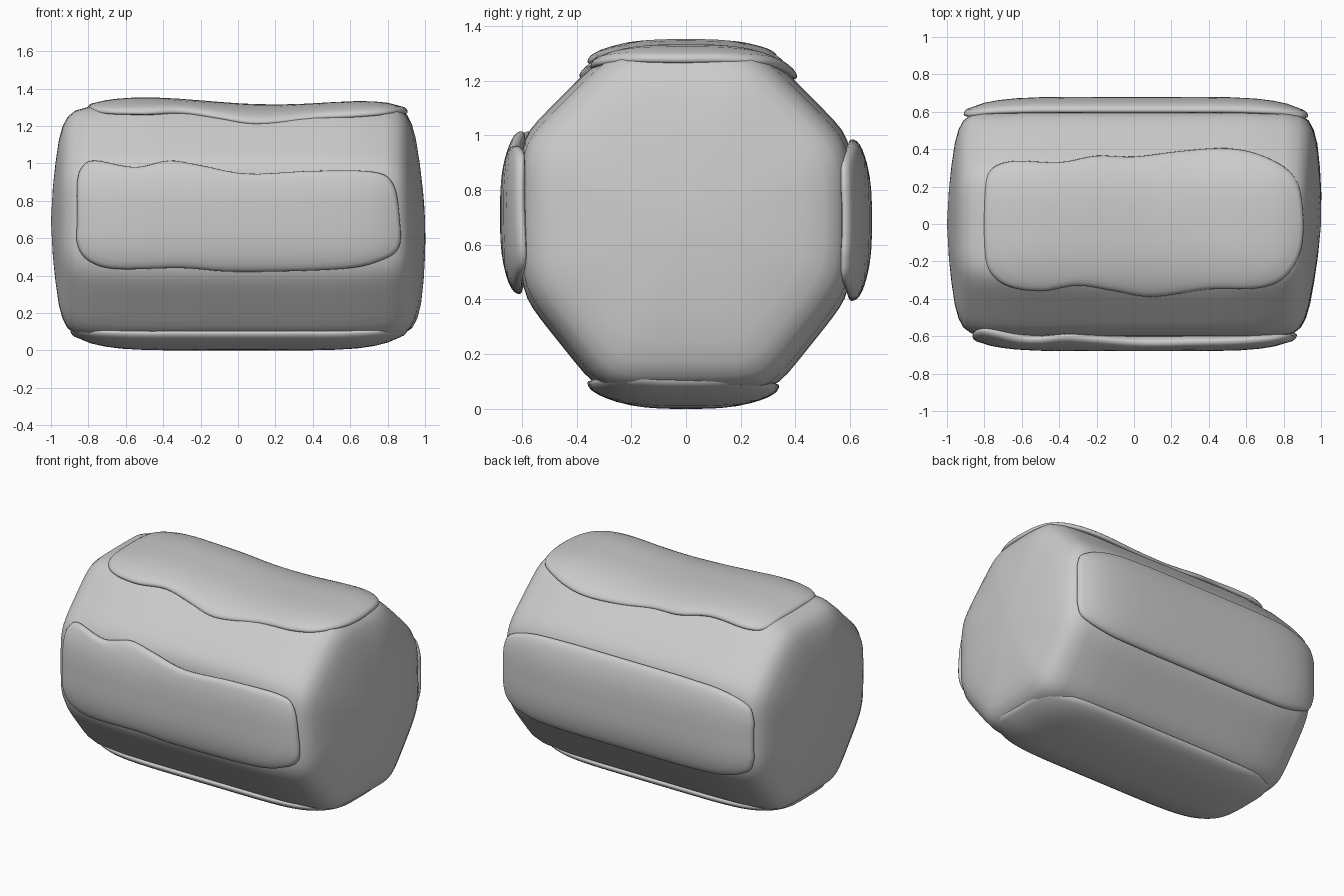
import bpy, bmesh, math

if "Cube" in bpy.data.objects:
    bpy.data.objects.remove(bpy.data.objects["Cube"])

CZ = 0.69  # height of the long axis


def finish(name, rings, start, end):
    """Skin closed rings of points, cap with two poles, shade smooth."""
    bm = bmesh.new()
    rows = [[bm.verts.new(p) for p in r] for r in rings]
    n = len(rows[0])
    for r0, r1 in zip(rows, rows[1:]):
        for i in range(n):
            j = (i + 1) % n
            bm.faces.new((r0[i], r0[j], r1[j], r1[i]))
    for row, pole in ((rows[0], start), (rows[-1], end)):
        p = bm.verts.new(pole)
        for i in range(n):
            bm.faces.new((row[i], row[(i + 1) % n], p))
    bmesh.ops.recalc_face_normals(bm, faces=bm.faces)
    me = bpy.data.meshes.new(name)
    bm.to_mesh(me)
    bm.free()
    me.polygons.foreach_set("use_smooth", [True] * len(me.polygons))
    ob = bpy.data.objects.new(name, me)
    bpy.context.collection.objects.link(ob)
    return ob


def spline(pts, steps=5):
    """Closed Catmull-Rom curve through the points."""
    out, n = [], len(pts)
    for i in range(n):
        p0, p1, p2, p3 = (pts[(i + k) % n] for k in (-1, 0, 1, 2))
        for s in range(steps):
            t = s / steps
            out.append(tuple(0.5 * (2 * b + (c - a) * t + (2 * a - 5 * b + 4 * c - d) * t * t
                                    + (3 * b - a - 3 * c + d) * t ** 3)
                             for a, b, c, d in zip(p0, p1, p2, p3)))
    return out


def rounded(ca, cb, ra, rb):
    """Rounded rectangle outline."""
    pts = []
    for i in range(28):
        t = math.tau * i / 28
        c, s = math.cos(t), math.sin(t)
        r = (abs(c) ** 5 + abs(s) ** 5) ** -0.2
        pts.append((ca + ra * c * r, cb + rb * s * r))
    return pts


# Core: soft octagonal block with domed ends
R = 0.642
FACES = [(0, 0.602), (math.pi / 4, R), (math.pi / 2, 0.605), (3 * math.pi / 4, R),
         (math.pi, 0.602), (5 * math.pi / 4 - 0.11, R), (3 * math.pi / 2, 0.62),
         (7 * math.pi / 4 + 0.11, R)]


def top_wave(x):
    return 0.02 * math.cos((x + 0.55) * math.pi / 0.75)


def section(x, s):
    ring = []
    end = max(0, (abs(x) - 0.45) / 0.55) ** 2
    power = 28 - 12 * end
    for i in range(96):
        t = math.tau * i / 96
        total = 0
        for k, (a, h) in enumerate(FACES):
            if k % 2:
                h -= 0.04 * end
            elif k == 2:
                h += top_wave(x)
            total += max(0, math.cos(t - a) / h) ** power
        r = s * total ** (-1 / power)
        y, dz = r * math.cos(t), r * math.sin(t)
        skew = 0.06 * (0.9 * y - 0.6 * dz) * max(0, x) ** 4
        ring.append((x + skew, y, CZ + dz))
    return ring


half = [(0.995, 0.15), (0.99, 0.3), (0.976, 0.52), (0.958, 0.72), (0.938, 0.84),
        (0.912, 0.92), (0.87, 0.972), (0.8, 0.995), (0.6, 1.0), (0.4, 1.0), (0.2, 1.0)]
stations = [(-x, s) for x, s in half] + [(0, 1)] + half[::-1]
finish("core_block", [section(x, s) for x, s in stations], (-1, 0, CZ), (1, 0, CZ))


# Padded panels: domed slabs with a rolled rim, wrapped on four sides
def panel(name, outline, place, height, end_drop, side_drop, wavy=False):
    edge = spline(outline)
    ca = sum(p[0] for p in edge) / len(edge)
    cb = sum(p[1] for p in edge) / len(edge)

    def point(a, b, sink):
        h = height - end_drop * abs(a / 0.9) ** 6 - side_drop * abs(b / 0.4) ** 3
        if wavy:
            h += top_wave(a)
        return place(a, b, h - sink)

    def ring(inset, scale, sink):
        # keep the inset even on all sides
        ka, kb = scale - inset / 0.88, scale - inset / 0.34
        return [point(ca + (a - ca) * ka, cb + (b - cb) * kb, sink) for a, b in edge]

    rings = [ring(0, s, 0) for s in (0.1, 0.25, 0.4, 0.55, 0.7, 0.8, 0.88)]
    rings += [ring(i, 1, k) for i, k in ((0.02, 0.002), (0.008, 0.006), (0.001, 0.014),
                                         (0, 0.024), (0.006, 0.033), (0.02, 0.042),
                                         (0.05, 0.055))]
    rings += [ring(0, 0.5, 0.1)]
    finish(name, rings, point(ca, cb, 0), point(ca, cb, 0.1))


top = [(-.8, .1), (-.78, .27), (-.66, .335), (-.4, .33), (-.2, .365), (0, .36), (.25, .39),
       (.5, .405), (.7, .36), (.86, .25), (.905, .05), (.89, -.15), (.8, -.29), (.65, -.345),
       (.4, -.35), (.1, -.39), (-.1, -.36), (-.3, -.33), (-.5, -.36), (-.68, -.33),
       (-.78, -.24), (-.8, -.1)]
front = [(-.86, .7), (-.86, .9), (-.83, .985), (-.76, 1.015), (-.55, .98), (-.37, 1.015),
         (-.2, .99), (.05, .945), (.4, .96), (.72, .955), (.83, .89), (.865, .7), (.86, .55),
         (.76, .48), (.55, .435), (0, .42), (-.3, .44), (-.65, .435), (-.8, .48), (-.86, .57)]
front = [(a, z - 0.71) for a, z in front]

panel("top_panel", top, lambda a, b, h: (a, b, CZ + h), 0.645, 0.055, 0.085, True)
panel("bottom_panel", rounded(.005, -.01, .9, .35), lambda a, b, h: (a, b, CZ - h),
      0.69, 0.085, 0.1)
panel("front_panel", front, lambda a, b, h: (a, -h, 0.71 + b), 0.68, 0.075, 0.13)
panel("back_panel", rounded(.01, 0, .92, .295), lambda a, b, h: (a, h, 0.69 + b),
      0.68, 0.065, 0.13)
